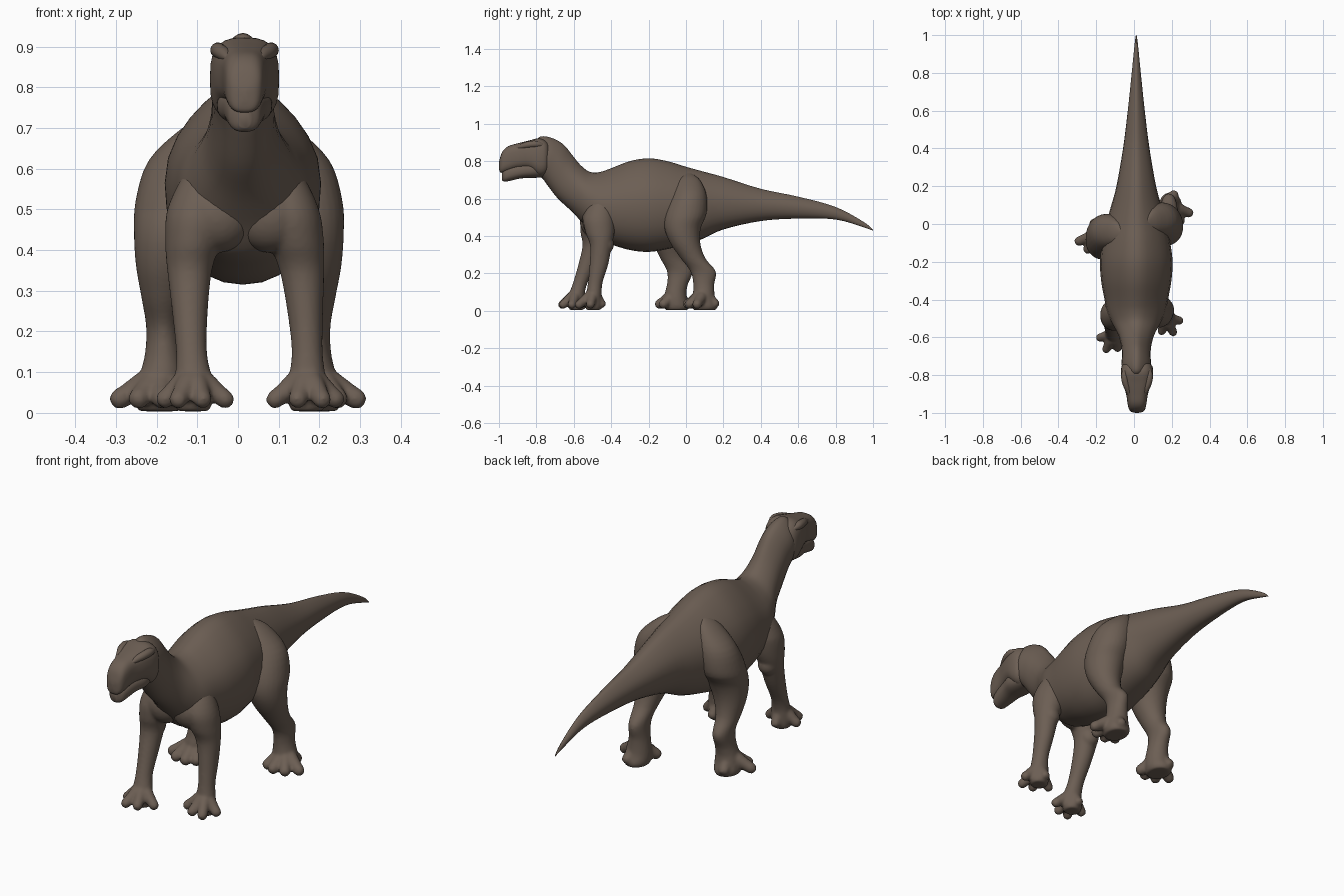
import bpy
import bmesh
from math import cos, sin, pi
from mathutils import Vector

default_cube = bpy.data.objects.get("Cube")
if default_cube:
    bpy.data.objects.remove(default_cube, do_unlink=True)

# One brown hide colour
hide = bpy.data.materials.new("brown_hide")
hide.use_nodes = True
hide.diffuse_color = (0.15, 0.113, 0.088, 1)
hide.node_tree.nodes["Principled BSDF"].inputs["Base Color"].default_value = hide.diffuse_color


def smooth_path(sections, steps):
    """Catmull-Rom interpolation of equally long tuples."""
    rows, last = [], len(sections) - 1
    for i in range(last):
        a, b = sections[max(i - 1, 0)], sections[i]
        c, d = sections[i + 1], sections[min(i + 2, last)]
        for k in range(steps):
            t = k / steps
            rows.append([q + t * ((r - p) + t * ((2 * p - 5 * q + 4 * r - s)
                         + t * (3 * q - p - 3 * r + s))) / 2
                         for p, q, r, s in zip(a, b, c, d)])
    rows.append(list(sections[last]))
    return rows


def rounded(value, power):
    return (1 if value >= 0 else -1) * abs(value) ** (2 / power)


def loft(bm, rings, sides=28, power=2, taper=0):
    """Skin a closed tube over rings of (centre, half axis, half axis)."""
    loops = []
    for centre, across, along in rings:
        loop = []
        for k in range(sides):
            angle = 2 * pi * k / sides
            narrow = 1 - taper * max(sin(angle), 0) ** 2
            loop.append(bm.verts.new(centre + across * rounded(cos(angle), power) * narrow
                                     + along * rounded(sin(angle), power)))
        loops.append(loop)
    for one, two in zip(loops, loops[1:]):
        for k in range(sides):
            n = (k + 1) % sides
            bm.faces.new((one[k], one[n], two[n], two[k]))
    bm.faces.new(loops[0])
    bm.faces.new(loops[-1][::-1])


def finish(name, bm):
    bmesh.ops.recalc_face_normals(bm, faces=bm.faces)
    mesh = bpy.data.meshes.new(name)
    bm.to_mesh(mesh)
    bm.free()
    mesh.materials.append(hide)
    mesh.shade_smooth()
    part = bpy.data.objects.new(name, mesh)
    bpy.context.collection.objects.link(part)
    return part


def profile_part(name, x, sections, power=2, taper=0):
    """Sections: back line (y, z), belly line (y, z), half width."""
    rings = []
    for ty, tz, by, bz, width in smooth_path(sections, 4):
        top, bottom = Vector((x, ty, tz)), Vector((x, by, bz))
        rings.append(((top + bottom) / 2, Vector((max(width, 0.001), 0, 0)), (top - bottom) / 2))
    bm = bmesh.new()
    loft(bm, rings, power=power, taper=taper)
    return finish(name, bm)


def upright(sections):
    """Sections with straight upright cuts: y, top, bottom, half width."""
    return [(y, top, y, bottom, width) for y, top, bottom, width in sections]


def add_toe(bm, start, tip, radius):
    start, tip = Vector(start), Vector(tip)
    side = (tip - start).cross(Vector((0, 0, 1))).normalized()
    up = side.cross(tip - start).normalized()
    rings = []
    for t, size in ((0, 1.25), (.35, 1.2), (.65, 1), (.85, .95), (.96, .7), (1, .25)):
        rings.append((start.lerp(tip, t), side * radius * size, up * radius * size))
    loft(bm, rings, sides=14)


def add_blob(bm, centre, size):
    ball = bmesh.ops.create_uvsphere(bm, u_segments=24, v_segments=16, radius=1)["verts"]
    bmesh.ops.scale(bm, vec=size, verts=ball)
    bmesh.ops.translate(bm, vec=centre, verts=ball)


def build_leg(name, sections, ankle, toes, radius, blobs, mirrored, top_shift, foot_shift):
    """Sections: x, y, z, half width, half depth, for the left side."""
    def place(x, y, z):
        t = min(max((z - 0.1) / 0.4, 0), 1)
        dx, dy = [f + (h - f) * t for f, h in zip(foot_shift, top_shift)]
        return Vector(((-x if mirrored else x) + dx, y + dy, z))

    bm = bmesh.new()
    loft(bm, [(place(x, y, z), Vector((rx, 0, 0)), Vector((0, ry, 0)))
              for x, y, z, rx, ry in smooth_path(sections, 4)])
    for tip in toes:
        add_toe(bm, place(*ankle), place(*tip), radius)
    for centre, size in blobs:
        add_blob(bm, place(*centre), size)
    leg = finish(name, bm)
    # Fuse the toes into the foot and soften the joints
    fuse = leg.modifiers.new("fuse", "REMESH")
    fuse.mode = "VOXEL"
    fuse.voxel_size = 0.007
    fuse.use_smooth_shade = True
    soften = leg.modifiers.new("soften", "SMOOTH")
    soften.factor = 0.5
    soften.iterations = 5


# Tail, trunk and neck in one sweep
trunk = upright([
    (1, .432, .428, .002), (.95, .475, .446, .009), (.8, .555, .488, .024),
    (.6, .61, .493, .045), (.4, .652, .48, .07), (.2, .715, .435, .105),
    (.09, .745, .385, .135), (0, .77, .355, .16), (-.1, .8, .33, .18),
    (-.2, .815, .315, .192), (-.3, .8, .325, .186), (-.4, .762, .355, .168)])
neck = [
    (-.46, .742, -.485, .39, .153), (-.515, .743, -.545, .46, .125),
    (-.565, .78, -.61, .53, .095), (-.61, .835, -.685, .6, .079),
    (-.66, .893, -.74, .67, .076), (-.73, .928, -.765, .705, .077),
    (-.79, .925, -.79, .73, .06), (-.81, .85, -.81, .8, .01)]
profile_part("body", 0.012, trunk + neck, power=2.15, taper=0.4)

# Head: skull, lower jaw, brow ridges
HEAD_X = 0.016
profile_part("skull", HEAD_X, upright([
    (-.72, .87, .76, .03), (-.745, .905, .73, .076), (-.785, .922, .718, .085),
    (-.84, .91, .755, .076), (-.9, .895, .758, .058), (-.95, .88, .745, .05),
    (-.98, .853, .738, .043), (-.995, .815, .742, .029), (-1, .79, .765, .006)]), power=2.9)
profile_part("lower_jaw", HEAD_X, upright([
    (-.75, .79, .715, .05), (-.82, .8, .71, .068), (-.88, .79, .708, .055),
    (-.94, .775, .695, .045), (-.97, .76, .69, .036), (-.985, .75, .7, .015)]), power=2.4)
for label, side in (("left", 1), ("right", -1)):
    bm = bmesh.new()
    ridge = ((.062, -.76, .885, .008), (.066, -.80, .891, .018),
             (.06, -.845, .888, .018), (.046, -.885, .878, .014), (.038, -.92, .868, .004))
    loft(bm, [(Vector((HEAD_X + side * x, y, z)), Vector((r, 0, 0)), Vector((0, 0, r)))
              for x, y, z, r in smooth_path(ridge, 4)], sides=14)
    finish(label + "_brow", bm)

# Hind legs, the right one stepping forward
hind = [(.07, .01, .735, .01, .02), (.1, .015, .7, .042, .06), (.135, .018, .62, .09, .092),
        (.16, 0, .52, .097, .11), (.168, -.018, .44, .092, .097), (.178, -.003, .36, .076, .08),
        (.185, .038, .28, .054, .066), (.185, .092, .21, .042, .068), (.185, .095, .14, .045, .056),
        (.19, .095, .07, .058, .06), (.193, .1, .025, .06, .068), (.193, .1, .004, .05, .06)]
hind_toes = [(.31, .052, .023), (.255, .0, .023), (.185, -.012, .023), (.13, .015, .023), (.215, .17, .023)]
hind_leg = (hind, (.193, .095, .092), hind_toes, 0.027, [])

# Fore legs with breast muscle and elbow, the right one stepping forward
fore = [(.08, -.43, .66, .01, .015), (.105, -.45, .59, .05, .055), (.125, -.465, .5, .074, .083),
        (.143, -.46, .42, .068, .078), (.157, -.455, .35, .055, .058), (.165, -.465, .25, .044, .05),
        (.17, -.485, .15, .038, .039), (.17, -.493, .08, .046, .042), (.17, -.495, .025, .046, .044),
        (.17, -.495, .004, .038, .036)]
fore_toes = [(.255, -.515, .02), (.214, -.588, .02), (.142, -.582, .02), (.075, -.525, .02), (.17, -.438, .02)]
muscle = [((.08, -.478, .485), (.095, .078, .092)), ((.155, -.43, .355), (.045, .045, .05))]
fore_leg = (fore, (.17, -.495, .095), fore_toes, 0.024, muscle)

no_shift = (0, 0)
build_leg("left_hind_leg", *hind_leg, False, no_shift, no_shift)
build_leg("right_hind_leg", *hind_leg, True, (0.005, -0.06), (0, -0.15))
build_leg("left_fore_leg", *fore_leg, False, no_shift, no_shift)
build_leg("right_fore_leg", *fore_leg, True, (0.025, -0.01), (0.06, -0.09))
